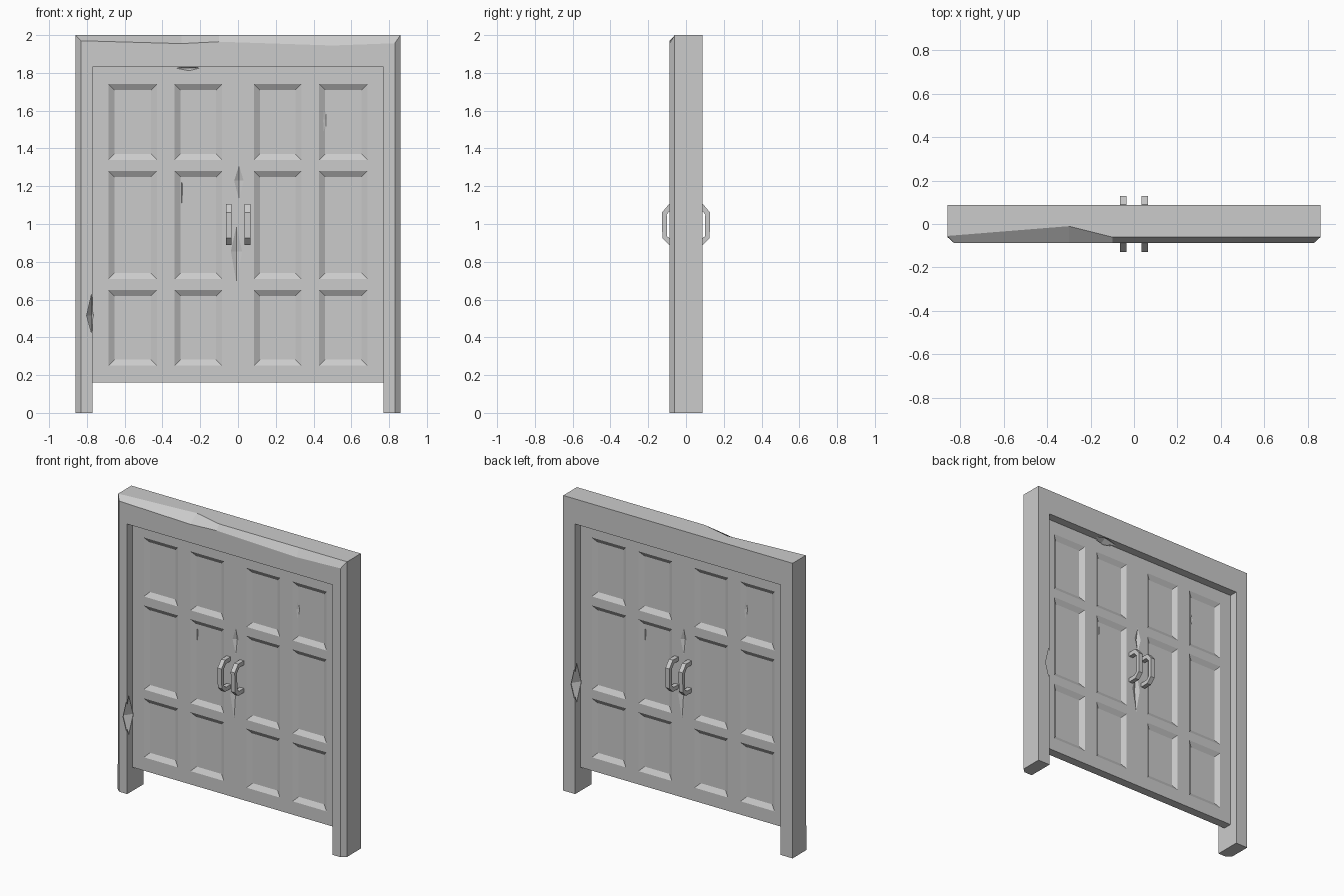
import bpy, bmesh
from mathutils import Vector

if "Cube" in bpy.data.objects:
    bpy.data.objects.remove(bpy.data.objects["Cube"])

D = 0.087   # half depth of frame
T = 0.03    # half thickness of doors


def finish(bm, name):
    bmesh.ops.recalc_face_normals(bm, faces=bm.faces)
    me = bpy.data.meshes.new(name)
    bm.to_mesh(me)
    bm.free()
    ob = bpy.data.objects.new(name, me)
    bpy.context.collection.objects.link(ob)
    return ob


def loft(rings, name):
    """Join closed rings of points and cap both ends."""
    bm = bmesh.new()
    rs = [[bm.verts.new(p) for p in r] for r in rings]
    n = len(rs[0])
    for a, b in zip(rs, rs[1:]):
        for i in range(n):
            j = (i + 1) % n
            bm.faces.new((a[i], a[j], b[j], b[i]))
    bm.faces.new(rs[0])
    bm.faces.new(rs[-1])
    return finish(bm, name)


def chip(targets, center, size, axis=2, skew=0.1):
    """Cut a spindle-shaped chip out of the targets."""
    c, s = Vector(center), Vector(size)
    bm = bmesh.new()
    others = [i for i in range(3) if i != axis]

    def pt(i, k):
        p = c.copy()
        p[i] += k * s[i]
        if i != axis:
            p[axis] += skew * s[axis]
        return bm.verts.new(p)
    tips = [pt(axis, 1), pt(axis, -1)]
    ring = [pt(others[0], 1), pt(others[1], 1), pt(others[0], -1), pt(others[1], -1)]
    for t in tips:
        for i in range(4):
            bm.faces.new((t, ring[i], ring[(i + 1) % 4]))
    cutter = finish(bm, "chip_cutter")
    cutter.hide_render = True
    for ob in targets:
        m = ob.modifiers.new("chip", 'BOOLEAN')
        m.operation, m.object, m.solver = 'DIFFERENCE', cutter, 'EXACT'
        bpy.context.view_layer.objects.active = ob
        bpy.ops.object.modifier_apply(modifier=m.name)
    bpy.data.objects.remove(cutter)


# Frame: back outline (x, z), depth where the front bevel starts, front outline (x, z)
B = -0.06
outline = [
    (-.77, 0, B, -.77, 0), (-.77, 1.83, B, -.77, 1.83), (.77, 1.83, B, .77, 1.83), (.77, 0, B, .77, 0),
    (.86, 0, B, .83, 0), (.86, 2, B, .83, 1.957), (.5, 2, B, .5, 1.945), (-.1, 2, B, -.1, 1.965),
    (-.3, 2, -.01, -.3, 1.955), (-.86, 2, -.055, -.83, 1.97), (-.86, 0, B, -.83, 0)]
frame = loft([[(p[0], D, p[1]) for p in outline],
              [(p[0], p[2], p[1]) for p in outline],
              [(p[3], -D, p[4]) for p in outline]], "door_frame")

# Double doors: slab sliced along panel lines, panels inset on both sides
cols = [(-.685, -.43), (-.335, -.085), (.085, .335), (.43, .685)]
rows = [(.25, .65), (.71, 1.28), (1.34, 1.74)]
bm = bmesh.new()
bmesh.ops.create_cube(bm, size=1)
for v in bm.verts:
    v.co = (v.co.x * 1.55, v.co.y * 2 * T, 0.16 + (v.co.z + .5) * 1.675)
for axis, spans in (((1, 0, 0), cols), ((0, 0, 1), rows)):
    for k in [k for s in spans for k in s]:
        bmesh.ops.bisect_plane(bm, geom=bm.verts[:] + bm.edges[:] + bm.faces[:],
                               plane_co=Vector(axis) * k, plane_no=axis)
bm.normal_update()


def is_panel(f):
    c = f.calc_center_median()
    return (abs(f.normal.y) > .9 and any(a < c.x < b for a, b in cols)
            and any(a < c.z < b for a, b in rows))


bmesh.ops.inset_individual(bm, faces=[f for f in bm.faces if is_panel(f)],
                           thickness=.045, depth=-.02)
doors = finish(bm, "panelled_doors")

# Chips and cracks, repeated on the back turned half around
for s in (1, -1):
    chip([doors], (0.005 * s, -T * s, 1.22), (.025, .015, .09))
    chip([doors], (-.008 * s, -T * s, .84), (.03, .015, .15))
    chip([doors], (-.297 * s, -.018 * s, 1.04), (.01, .012, .21), skew=.8)
    chip([doors], (.465 * s, -.015 * s, 1.54), (.02, .008, .125))
    chip([frame, doors], (-.775 * s, -.07 * s, .53 if s > 0 else .75), (.038, .055, .15), skew=-.1)
    chip([frame, doors], (-.27 * s, -.05 * s, 1.825), (.11, .045, .025), axis=0)

# Pull handles: bent bracket profile (y, z), two on each side
prof = [(-.02, 1.105), (-.09, 1.105), (-.128, 1.06), (-.125, .925), (-.09, .89), (-.02, .89),
        (-.02, .918), (-.08, .918), (-.1, .935), (-.102, 1.05), (-.08, 1.077), (-.02, 1.077)]
for side, s in (("front", 1), ("back", -1)):
    for hand, x in (("left", -.049), ("right", .05)):
        loft([[(x + dx, y * s, z) for y, z in prof] for dx in (-.015, .015)],
             f"{side}_{hand}_handle")
